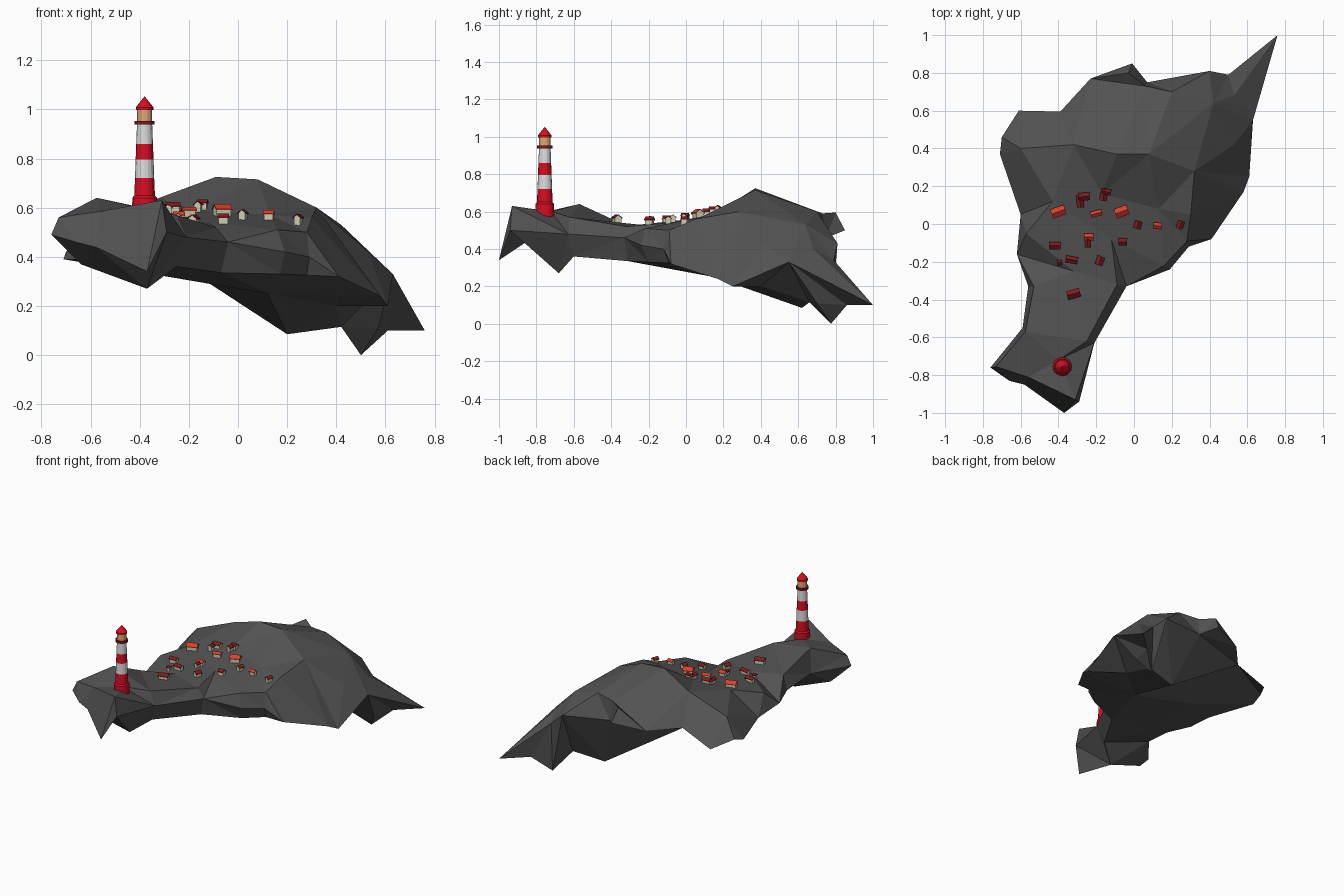
import bpy, bmesh, math
from mathutils import Vector, Matrix
from mathutils.geometry import delaunay_2d_cdt
from mathutils.bvhtree import BVHTree

if "Cube" in bpy.data.objects:
    bpy.data.objects.remove(bpy.data.objects["Cube"])


def material(name, rgb):
    m = bpy.data.materials.new(name)
    m.diffuse_color = (*rgb, 1)
    m.use_nodes = True
    m.node_tree.nodes["Principled BSDF"].inputs["Base Color"].default_value = m.diffuse_color
    return m


ROCK = material("rock grey", (0.085, 0.085, 0.085))
RED = material("lighthouse red", (0.68, 0.004, 0.016))
WHITE = material("white", (0.72, 0.72, 0.72))
DARK_RED = material("dark red", (0.2, 0.012, 0.014))
LAMP = material("lamp tan", (0.74, 0.40, 0.18))
WALL = material("house wall", (0.60, 0.60, 0.44))
ROOF = material("roof orange red", (0.68, 0.05, 0.025))


def add_object(name, bm, mats):
    bmesh.ops.recalc_face_normals(bm, faces=bm.faces[:])
    me = bpy.data.meshes.new(name)
    bm.to_mesh(me)
    for m in mats:
        me.materials.append(m)
    ob = bpy.data.objects.new(name, me)
    bpy.context.collection.objects.link(ob)
    return ob


# Rock: widest outline, then the ridge points above and keel points below it
RIM = [(.76, 1, .10), (.63, .55, .33), (.61, .25, .20), (.58, .17, .24), (.41, -.08, .32),
       (.29, -.12, .40), (.19, -.24, .42), (-.04, -.33, .46), (-.21, -.63, .48), (-.29, -.94, .50),
       (-.37, -1, .34), (-.58, -.85, .44), (-.66, -.83, .46), (-.76, -.76, .49), (-.59, -.55, .47),
       (-.56, -.33, .43), (-.62, -.16, .42), (-.60, .05, .39), (-.71, .37, .39), (-.70, .46, .42),
       (-.61, .60, .38), (-.39, .595, .47), (-.23, .77, .47), (-.01, .85, .50), (.07, .75, .46),
       (.40, .81, .43), (.50, .79, .34)]
TOP = [(-.31, -.93, .63), (-.56, -.81, .585), (-.73, -.755, .56), (-.575, -.57, .64),
       (-.25, -.62, .57), (-.40, -.72, .60), (-.53, -.33, .53), (-.09, -.32, .52),
       (.16, -.22, .51), (.28, -.09, .50), (-.32, -.25, .53), (-.57, -.05, .52),
       (-.12, -.08, .54), (-.43, .12, .57), (-.17, .16, .59), (.13, .08, .57), (.30, .05, .56),
       (-.09, .37, .725), (.08, .37, .715), (-.32, .42, .64), (-.60, .40, .53),
       (.32, .28, .60), (.42, .64, .53), (.53, .68, .40), (-.03, .80, .595), (.06, .73, .59),
       (.20, .70, .60), (.53, .42, .42)]
KEEL = [(-.37, -.68, .27), (-.64, -.70, .37), (-.40, -.30, .36), (-.25, -.60, .36), (-.07, -.31, .335),
        (.17, -.20, .33), (.28, -.09, .325), (-.35, .20, .33), (.12, .15, .25), (.20, .62, .085),
        (.40, .40, .20), (.42, .66, .115), (.57, .70, .11), (.50, .775, 0), (.61, .86, .10)]


def sheet(bm, rim, inner):
    """Triangulate the outline together with loose points inside it."""
    pts = [v.co for v in rim] + [Vector(p) for p in inner]
    res = delaunay_2d_cdt([p.to_2d() for p in pts], [], [list(range(len(rim)))], 1, 1e-5)
    verts = list(rim) + [bm.verts.new(p) for p in inner]
    for f in res[2]:
        tri = [verts[res[3][i][0]] for i in f]
        try:
            bm.faces.new(tri)
        except ValueError:
            pass


bm = bmesh.new()
rim = [bm.verts.new(p) for p in RIM]
sheet(bm, rim, TOP)
sheet(bm, rim, KEEL)
add_object("rock_island", bm, [ROCK])
bm.normal_update()
terrain = BVHTree.FromBMesh(bm)


def ground(x, y):
    hit = terrain.ray_cast(Vector((x, y, 2)), Vector((0, 0, -1)))[0]
    return hit.z if hit else 0.53


# Lighthouse: stacked tapered drums (name, z0, z1, r0, r1, colour)
def drum(name, z0, z1, r0, r1, mat):
    b = bmesh.new()
    bmesh.ops.create_cone(b, cap_ends=True, segments=16, radius1=r0, radius2=r1, depth=z1 - z0,
                          matrix=Matrix.Translation((-.38, -.755, (z0 + z1) / 2)))
    add_object(name, b, [mat])


for part in [("lighthouse_plinth", .57, .64, .051, .050, RED),
             ("lighthouse_plinth_slope", .64, .65, .050, .042, RED),
             ("tower_band_1", .65, .72, .042, .039, RED),
             ("tower_band_2", .72, .795, .039, .0365, WHITE),
             ("tower_band_3", .795, .86, .0365, .034, RED),
             ("tower_band_4", .86, .938, .034, .031, WHITE),
             ("gallery", .938, .953, .041, .041, DARK_RED),
             ("lamp_room", .953, 1.0, .030, .030, LAMP),
             ("lamp_roof_edge", .997, 1.008, .036, .036, RED),
             ("lamp_roof", 1.008, 1.052, .036, .001, RED)]:
    drum(*part)


# Houses: gabled walls with an overhanging roof, set on the ground
def prism(bm, profile, length, mat):
    ends = [[bm.verts.new((s * length / 2, y, z)) for y, z in profile] for s in (-1, 1)]
    n = len(profile)
    faces = [bm.faces.new(e) for e in ends]
    for i in range(n):
        j = (i + 1) % n
        faces.append(bm.faces.new((ends[0][i], ends[0][j], ends[1][j], ends[1][i])))
    for f in faces:
        f.material_index = mat


def house(i, x, y, turn, length, width, dark):
    h, w, t = .03, width / 2 - .004, .004
    peak = h + w * 0.75
    b = bmesh.new()
    prism(b, [(-w, -.02), (w, -.02), (w, h), (0, peak), (-w, h)], length - .008, 0)
    e = w + .005
    low = h - .004
    prism(b, [(-e, low), (0, peak), (e, low), (e, low + t), (0, peak + t), (-e, low + t)], length, 1)
    ob = add_object(f"house_{i}", b, [WALL, DARK_RED if dark else ROOF])
    ob.location = (x, y, ground(x, y) - .005)
    ob.rotation_euler.z = math.radians(turn)


# x, y, turn, length, width, dark roof
HOUSES = [(-.40, .065, 20, .075, .05, 0), (-.265, .145, 5, .06, .04, 1), (-.285, .12, 92, .065, .035, 1),
          (-.16, .155, 80, .065, .035, 1), (-.145, .17, -10, .045, .03, 1), (-.20, .055, 15, .06, .03, 0),
          (-.065, .065, 20, .07, .052, 0), (.02, -.005, 75, .042, .036, 1), (.125, -.01, -5, .045, .032, 0),
          (.245, -.005, 70, .042, .034, 1), (-.06, -.095, 0, .045, .038, 1), (-.24, -.07, 0, .05, .036, 0),
          (-.245, -.10, 90, .05, .028, 1), (-.42, -.115, 0, .06, .036, 1), (-.33, -.19, -10, .065, .036, 1),
          (-.395, -.205, 0, .026, .026, 1), (-.18, -.195, 70, .048, .04, 1), (-.32, -.37, 15, .07, .045, 1)]
for i, spec in enumerate(HOUSES, 1):
    house(i, *spec)
